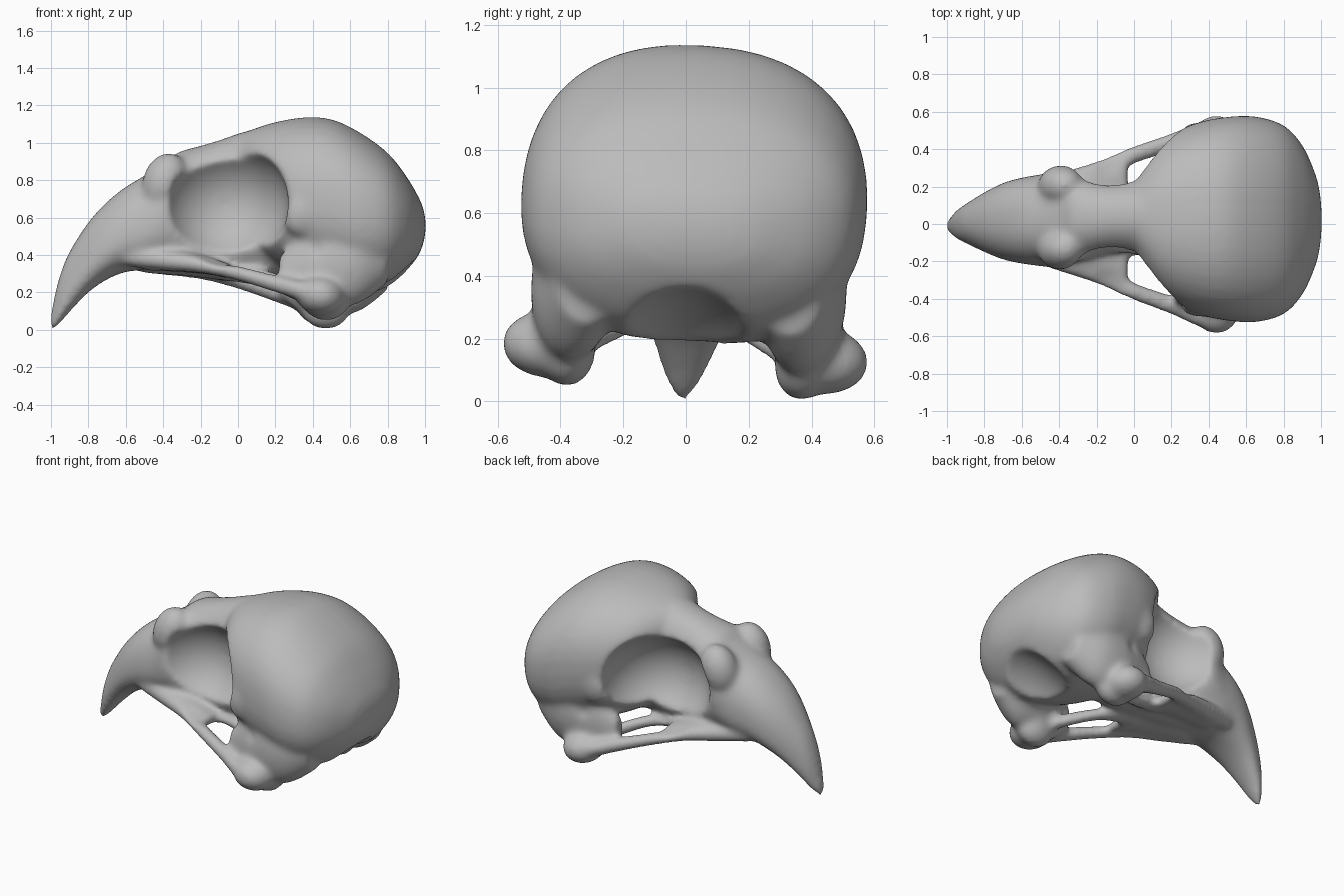
import bpy, bmesh, math
from mathutils import Matrix, Vector

cube = bpy.data.objects.get("Cube")
if cube:
    bpy.data.objects.remove(cube)

bone = bpy.data.materials.new("bone_grey")
bone.use_nodes = True
bone.diffuse_color = (0.5, 0.5, 0.5, 1)
bone.node_tree.nodes["Principled BSDF"].inputs["Base Color"].default_value = (0.5, 0.5, 0.5, 1)

SIDES = (-1, 1)
TILT = Matrix.Translation((0, 0, 0.2)) @ Matrix.Rotation(-0.06, 4, 'X') @ Matrix.Translation((0, 0, -0.2))


def smooth_path(points, steps=5):
    """Catmull-Rom interpolation of the section values."""
    pts = [Vector(p) for p in points]
    out = []
    for i in range(len(pts) - 1):
        a, b, c, d = pts[max(i - 1, 0)], pts[i], pts[i + 1], pts[min(i + 2, len(pts) - 1)]
        for k in range(steps):
            t = k / steps
            out.append(b + (c - a) * (t / 2) + (a * 2 - b * 5 + c * 4 - d) * (t * t / 2)
                       + (b * 3 - a - c * 3 + d) * (t ** 3 / 2))
    return out + [pts[-1]]


def loft(bm, sections, power=2.0, side=1, count=40):
    """Closed tube along x through (x, y, z, half width, height up[, height down])."""
    rings = []
    for section in smooth_path(sections):
        x, y, z, ry, up = section[:5]
        down = section[len(section) - 1]
        ring = []
        for i in range(count):
            a = math.tau * i / count
            c, s = math.cos(a), math.sin(a)
            ring.append(bm.verts.new((
                x, side * (y + ry * math.copysign(abs(c) ** (2 / power), c)),
                z + (up if s > 0 else down) * math.copysign(abs(s) ** (2 / power), s))))
        rings.append(ring)
    faces = [bm.faces.new(rings[0]), bm.faces.new(rings[-1])]
    for a, b in zip(rings, rings[1:]):
        for i in range(count):
            j = (i + 1) % count
            faces.append(bm.faces.new((a[i], a[j], b[j], b[i])))
    bmesh.ops.recalc_face_normals(bm, faces=faces)


def body(bm, outline, power, beak_end=None):
    """Centred loft from (x, bottom, top, half width); widest low down on the beak."""
    sections = []
    for x, lo, hi, w in outline:
        belly = 0.4 if beak_end is not None and x < beak_end else 0.5
        mid = lo + (hi - lo) * belly
        sections.append((x, 0, mid, w, hi - mid, mid - lo))
    loft(bm, sections, power)


def blob(bm, centre, radii, turn=0.0):
    m = Matrix.Translation(centre) @ Matrix.Rotation(turn, 4, 'Y') @ Matrix.Diagonal((*radii, 1))
    bmesh.ops.create_uvsphere(bm, u_segments=48, v_segments=32, radius=1, matrix=m)


def pair(bm, centre, radii, turn=0.0):
    for s in SIDES:
        blob(bm, (centre[0], s * centre[1], centre[2]), radii, turn)


def make(name, bm):
    bmesh.ops.transform(bm, matrix=TILT, verts=bm.verts)
    mesh = bpy.data.meshes.new(name)
    bm.to_mesh(mesh)
    bm.free()
    obj = bpy.data.objects.new(name, mesh)
    bpy.context.collection.objects.link(obj)
    mesh.materials.append(bone)
    return obj


bm = bmesh.new()

# Braincase
body(bm, [(0.0, 0.6, 1.04, 0.19), (0.1, 0.42, 1.08, 0.36), (0.2, 0.34, 1.11, 0.45),
          (0.35, 0.26, 1.135, 0.515), (0.5, 0.21, 1.125, 0.545), (0.65, 0.18, 1.055, 0.55),
          (0.8, 0.22, 0.945, 0.505), (0.9, 0.31, 0.82, 0.4), (0.965, 0.4, 0.71, 0.26),
          (0.99, 0.46, 0.65, 0.17), (1.003, 0.52, 0.59, 0.07)], 2.3)

# Beak, face and brow
body(bm, [(-1.005, -0.005, 0.06, 0.025), (-0.98, 0.005, 0.19, 0.045), (-0.95, 0.035, 0.3, 0.075),
          (-0.9, 0.095, 0.42, 0.105), (-0.8, 0.2, 0.575, 0.16), (-0.7, 0.27, 0.685, 0.205),
          (-0.6, 0.31, 0.765, 0.23), (-0.5, 0.32, 0.825, 0.245), (-0.4, 0.32, 0.89, 0.26),
          (-0.32, 0.31, 0.95, 0.25), (-0.2, 0.3, 0.985, 0.225), (-0.1, 0.29, 1.015, 0.215),
          (0.05, 0.28, 1.065, 0.23), (0.25, 0.28, 1.1, 0.2)], 2.3, beak_end=-0.45)

for s in SIDES:
    # Cheek bar
    loft(bm, [(-0.6, 0.14, 0.38, 0.06, 0.05), (-0.4, 0.2, 0.36, 0.065, 0.055),
              (-0.2, 0.275, 0.33, 0.055, 0.045), (0, 0.365, 0.28, 0.05, 0.042),
              (0.2, 0.435, 0.22, 0.052, 0.048), (0.35, 0.49, 0.175, 0.06, 0.055),
              (0.45, 0.48, 0.15, 0.06, 0.06)], side=s)
    # Palate shelf, flaring out to the cheek bar
    loft(bm, [(-0.5, 0.12, 0.37, 0.1, 0.06), (-0.3, 0.15, 0.36, 0.13, 0.06),
              (-0.15, 0.18, 0.33, 0.14, 0.045), (-0.03, 0.19, 0.3, 0.15, 0.035)], side=s)
    # Inner palate bar
    loft(bm, [(-0.1, 0.12, 0.31, 0.06, 0.035), (0.15, 0.15, 0.27, 0.05, 0.04),
              (0.42, 0.34, 0.17, 0.06, 0.05)], side=s)
    # Side wing from braincase to jaw joint
    loft(bm, [(0.22, 0.38, 0.29, 0.045, 0.08), (0.36, 0.385, 0.3, 0.085, 0.2),
              (0.5, 0.375, 0.34, 0.125, 0.24), (0.65, 0.36, 0.36, 0.135, 0.24),
              (0.8, 0.32, 0.39, 0.11, 0.16)], side=s)

# Jaw joints
pair(bm, (0.44, 0.445, 0.155), (0.13, 0.14, 0.105), 0.15)
pair(bm, (0.47, 0.375, 0.14), (0.13, 0.09, 0.115))
# Eye socket corners, front and rear
pair(bm, (-0.39, 0.17, 0.78), (0.12, 0.11, 0.16), 0.3)
pair(bm, (0.36, 0.45, 0.61), (0.12, 0.07, 0.14), 0.4)
skull = make("skull", bm)

# Eye sockets, temple dents and skull base hollow
bm = bmesh.new()
pair(bm, (-0.07, 0.43, 0.65), (0.34, 0.375, 0.335))
pair(bm, (0.4, 0.58, 0.41), (0.1, 0.12, 0.1))
blob(bm, (0.8, 0, 0.03), (0.46, 0.27, 0.26), -0.6)
cutter = make("socket_cutter", bm)
cutter.hide_render = True
cutter.hide_viewport = True


def remesh(size):
    mod = skull.modifiers.new("fuse", 'REMESH')
    mod.mode = 'VOXEL'
    mod.voxel_size = size
    mod.use_smooth_shade = True


# Fuse the parts, carve the hollows, then soften
remesh(0.014)
carve = skull.modifiers.new("carve", 'BOOLEAN')
carve.operation = 'DIFFERENCE'
carve.solver = 'EXACT'
carve.object = cutter
remesh(0.014)
soften = skull.modifiers.new("soften", 'SMOOTH')
soften.factor = 0.5
soften.iterations = 22
